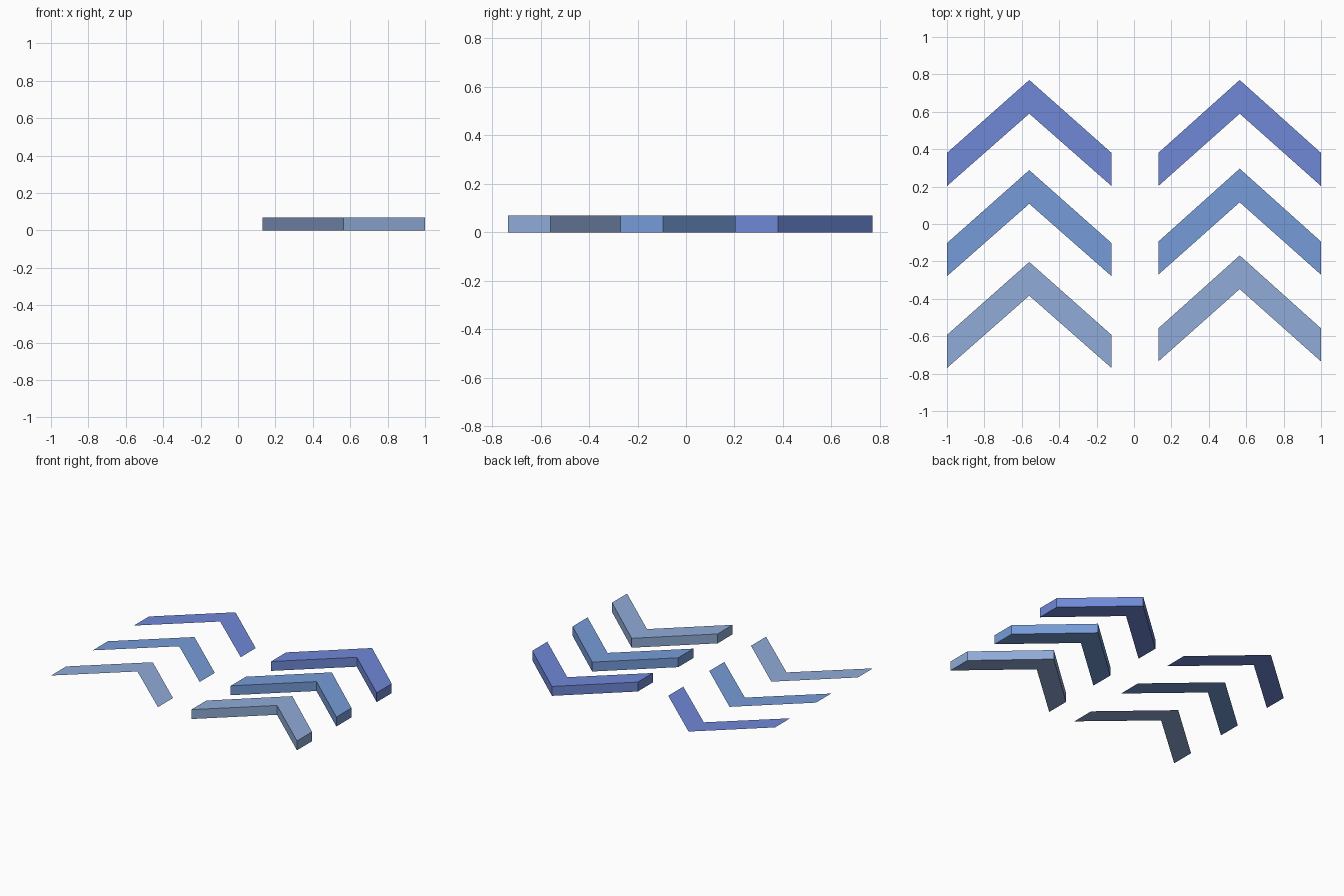
import bpy, bmesh

if "Cube" in bpy.data.objects:
    bpy.data.objects.remove(bpy.data.objects["Cube"])

HEIGHT = 0.07
COLOURS = {
    "back": (0.16, 0.25, 0.68, 1),
    "middle": (0.18, 0.33, 0.68, 1),
    "front": (0.28, 0.41, 0.68, 1),
}


def material(name, colour):
    mat = bpy.data.materials.new(name)
    mat.diffuse_color = colour
    mat.use_nodes = True
    mat.node_tree.nodes["Principled BSDF"].inputs["Base Color"].default_value = mat.diffuse_color
    return mat


def chevron(name, x0, x1, tip_y, mat, z=0.0, height=0.0):
    """Chevron pointing to +y; a flat sheet unless a height is given."""
    xm = (x0 + x1) / 2
    profile = [(x0, -0.39), (x0, -0.567), (xm, -0.18),
               (x1, -0.567), (x1, -0.39), (xm, 0.0)]
    bm = bmesh.new()
    face = bm.faces.new([bm.verts.new((x, tip_y + y, z)) for x, y in profile])
    if height:
        new = bmesh.ops.extrude_face_region(bm, geom=[face], use_keep_orig=True)
        top = [v for v in new["geom"] if isinstance(v, bmesh.types.BMVert)]
        bmesh.ops.translate(bm, verts=top, vec=(0, 0, height))
        bmesh.ops.recalc_face_normals(bm, faces=bm.faces)
    mesh = bpy.data.meshes.new(name)
    bm.to_mesh(mesh)
    bm.free()
    mesh.materials.append(mat)
    obj = bpy.data.objects.new(name, mesh)
    bpy.context.collection.objects.link(obj)


rows = [("back", 0.77, 0.77), ("middle", 0.288, 0.296), ("front", -0.203, -0.168)]
for row, left_y, right_y in rows:
    mat = material(row + "_blue", COLOURS[row])
    # Thin sheet chevrons on the left, floating at half thickness
    chevron(row + "_flat_chevron", -1.0, -0.12, left_y, mat, z=HEIGHT / 2)
    # Solid chevrons on the right
    chevron(row + "_solid_chevron", 0.13, 1.0, right_y, mat, height=HEIGHT)
